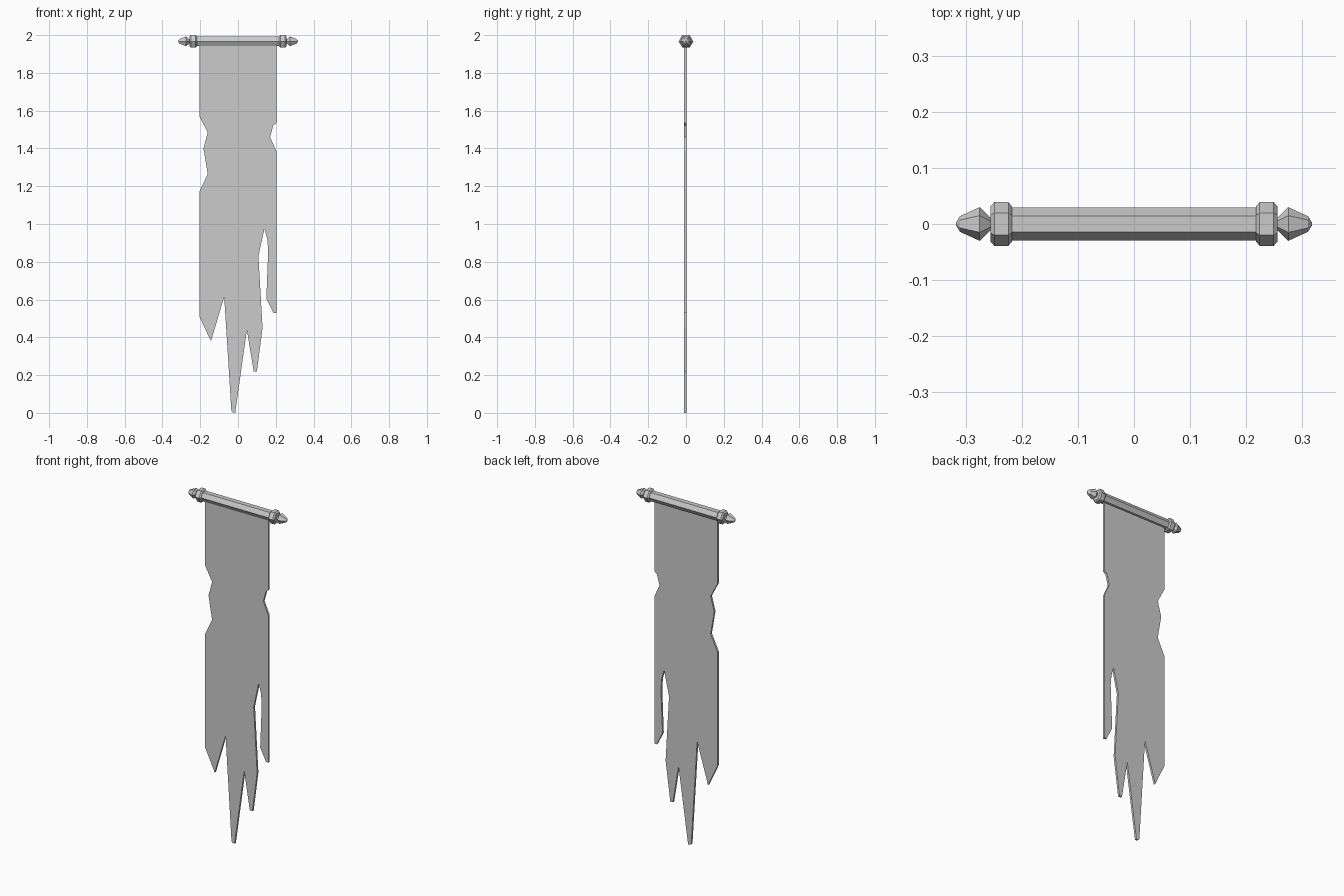
import bpy, bmesh
from math import cos, sin, pi

cube = bpy.data.objects.get("Cube")
if cube:
    bpy.data.objects.remove(cube)

grey = bpy.data.materials.new("plain_grey")
grey.use_nodes = True
COLOUR = (0.6, 0.6, 0.6, 1)
grey.diffuse_color = COLOUR
grey.node_tree.nodes["Principled BSDF"].inputs["Base Color"].default_value = COLOUR

ROD_Z = 1.967


def add_object(name, bm):
    bmesh.ops.recalc_face_normals(bm, faces=bm.faces)
    mesh = bpy.data.meshes.new(name)
    bm.to_mesh(mesh)
    bm.free()
    mesh.materials.append(grey)
    obj = bpy.data.objects.new(name, mesh)
    bpy.context.collection.objects.link(obj)
    return obj


def hex_turned(name, profile, side=1):
    """Six-sided solid along x from (x, radius) pairs, flat face on top."""
    bm = bmesh.new()
    rings = [[bm.verts.new((side * x, r * cos(k * pi / 3), ROD_Z + r * sin(k * pi / 3)))
              for k in range(6)] for x, r in profile]
    for a, b in zip(rings, rings[1:]):
        for k in range(6):
            n = (k + 1) % 6
            bm.faces.new((a[k], a[n], b[n], b[k]))
    bm.faces.new(rings[0])
    bm.faces.new(rings[-1])
    return add_object(name, bm)


# Rod with a collar and a pointed finial at each end
hex_turned("rod", [(-0.22, 0.029), (0.22, 0.029)])
for label, side in (("left", 1), ("right", -1)):
    hex_turned(label + "_collar",
               [(0.217, 0.031), (0.224, 0.039), (0.249, 0.039), (0.256, 0.031)], side)
    hex_turned(label + "_finial",
               [(0.25, 0.01), (0.256, 0.011), (0.275, 0.03), (0.31, 0.014), (0.317, 0.003)], side)

# Torn cloth: outline from the top left corner, down and round the ragged hem
outline = [(-0.205, ROD_Z), (-0.205, 1.57), (-0.16, 1.485), (-0.183, 1.4),
           (-0.16, 1.265), (-0.205, 1.17), (-0.205, 0.51), (-0.143, 0.38),
           (-0.073, 0.615), (-0.035, 0.01), (-0.03, 0.003), (-0.015, 0),
           (0.047, 0.44), (0.083, 0.22), (0.1, 0.22), (0.13, 0.45),
           (0.108, 0.83), (0.14, 0.975), (0.155, 0.92), (0.16, 0.86),
           (0.15, 0.605), (0.187, 0.53), (0.203, 0.53), (0.203, 1.385),
           (0.17, 1.46), (0.186, 1.52), (0.203, 1.535), (0.203, ROD_Z)]
THICK = 0.012
bm = bmesh.new()
face = bm.faces.new([bm.verts.new((x, -0.004 - THICK / 2, z)) for x, z in outline])
out = bmesh.ops.extrude_face_region(bm, geom=[face], use_keep_orig=True)
moved = [v for v in out["geom"] if isinstance(v, bmesh.types.BMVert)]
bmesh.ops.translate(bm, verts=moved, vec=(0, THICK, 0))
bmesh.ops.triangulate(bm, faces=[f for f in bm.faces if len(f.verts) > 4])
add_object("torn_cloth", bm)
